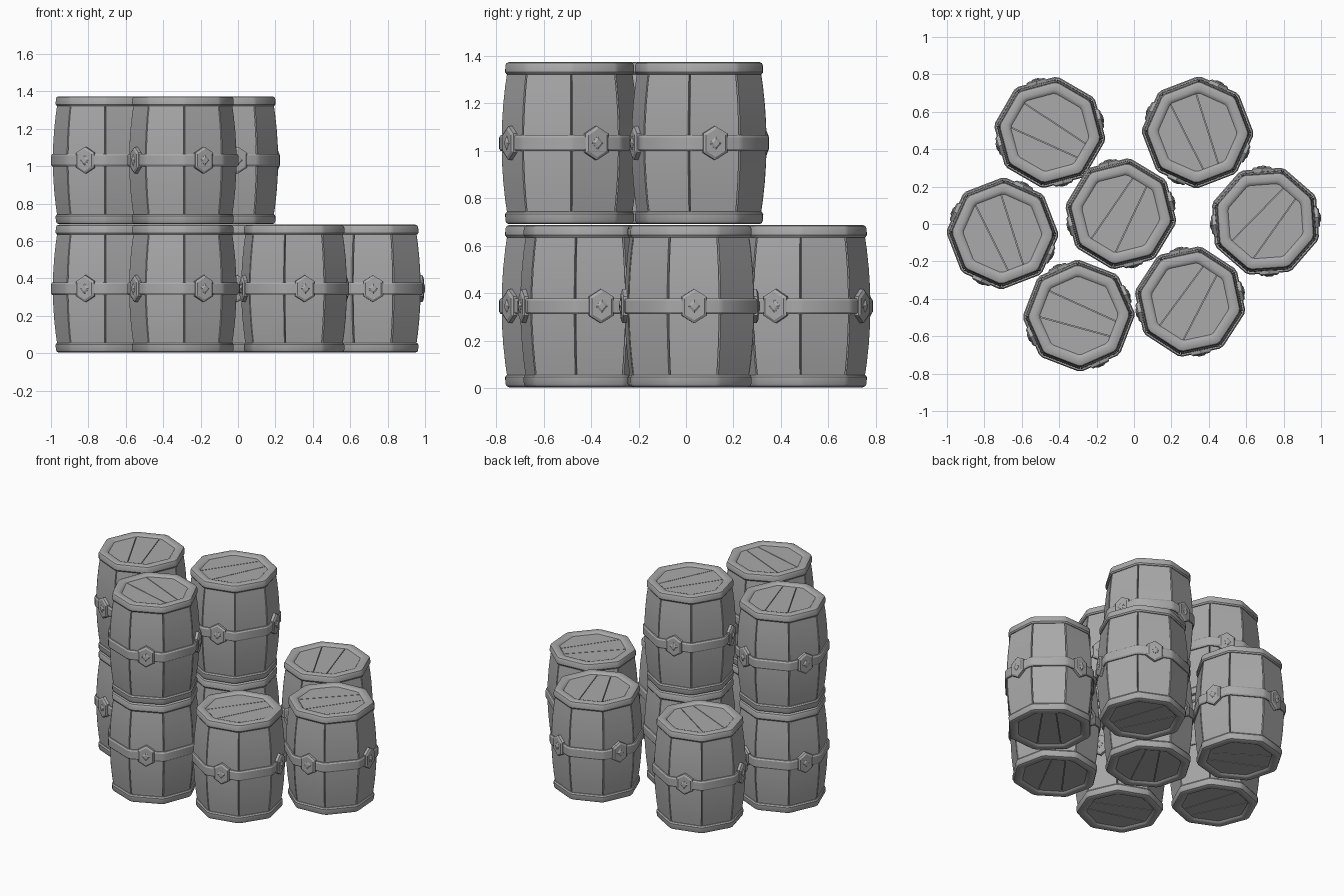
import bpy, bmesh, math
from mathutils import Vector, Matrix

if "Cube" in bpy.data.objects:
    bpy.data.objects.remove(bpy.data.objects["Cube"])

wood = bpy.data.materials.new("plain grey")
wood.diffuse_color = (0.4, 0.4, 0.4, 1)
wood.use_nodes = True
wood.node_tree.nodes["Principled BSDF"].inputs["Base Color"].default_value = wood.diffuse_color

HALF = 0.342          # half height of a barrel
CORNERS = [22.5 + 45 * k for k in range(8)]
# Cross-sections as (angle, radius factor)
STAVE = [p for c in CORNERS for p in ((c - 0.8, 1), (c, 0.96), (c + 0.8, 1))]
BAND = [p for c in CORNERS for p in ((c - 2.5, 1), (c + 2.5, 1))]
OCTAGON = [(c, 1) for c in CORNERS]


def ring(section, r, z):
    return [Vector((r * f * math.cos(math.radians(a)), r * f * math.sin(math.radians(a)), z))
            for a, f in section]


def loft(bm, rings, closed=False):
    """Skin a list of rings; close into a loop or cap both ends."""
    vs = [[bm.verts.new(p) for p in r] for r in rings]
    n = len(vs[0])
    for a, b in zip(vs, vs[1:] + (vs[:1] if closed else [])):
        for i in range(n):
            bm.faces.new((a[i], a[(i + 1) % n], b[(i + 1) % n], b[i]))
    if not closed:
        bm.faces.new(vs[0][::-1])
        bm.faces.new(vs[-1])


def finish(bm, name):
    bmesh.ops.recalc_face_normals(bm, faces=bm.faces[:])
    me = bpy.data.meshes.new(name)
    bm.to_mesh(me)
    bm.free()
    me.materials.append(wood)
    me.shade_smooth()
    me.set_sharp_from_angle(angle=math.radians(28))
    return me


def make_staves():
    # Bulging wall with a thin groove between staves
    bm = bmesh.new()
    top = HALF - 0.022
    rings = []
    for i in range(9):
        t = -1 + i / 4
        rings.append(ring(STAVE, 0.287 - 0.027 * t * t, t * top))
    loft(bm, rings)
    return finish(bm, "staves")


def make_rims():
    # Thick rim at each end
    bm = bmesh.new()
    profile = [(0.255, -0.054), (0.266, -0.052), (0.272, -0.043), (0.271, -0.015),
               (0.266, -0.005), (0.255, 0), (0.228, 0), (0.216, -0.004),
               (0.207, -0.013), (0.207, -0.03)]
    for s in (1, -1):
        loft(bm, [ring(BAND, r, s * (HALF + z)) for r, z in profile], closed=True)
    return finish(bm, "rims")


def make_belt():
    # Hoop around the middle
    bm = bmesh.new()
    profile = [(0.27, -0.033), (0.291, -0.033), (0.297, -0.024),
               (0.297, 0.024), (0.291, 0.033), (0.27, 0.033)]
    loft(bm, [ring(BAND, r, z) for r, z in profile], closed=True)
    return finish(bm, "belt")


def make_clasps():
    # Four hexagonal plates, each with a raised diamond
    bm = bmesh.new()
    hexagon = [(0, 0.072), (-0.052, 0.04), (-0.052, -0.04),
               (0, -0.072), (0.052, -0.04), (0.052, 0.04)]
    diamond = [(0, 0.03), (-0.026, 0), (0, -0.03), (0.026, 0)]
    for k in range(4):
        turn = Matrix.Rotation(k * math.pi / 2, 3, 'Z')
        for shape, steps in ((hexagon, ((0.255, 1), (0.283, 1), (0.290, 0.82))),
                             (diamond, ((0.286, 1), (0.291, 1), (0.297, 0.55)))):
            loft(bm, [[turn @ Vector((d, y * s, z * s)) for y, z in shape] for d, s in steps])
    return finish(bm, "clasps")


def make_lids():
    # Three planks at each end, separated by narrow slanted gaps
    bm = bmesh.new()
    cuts = [(-0.062, 0.10), (0.055, -0.06)]
    for s in (1, -1):
        for lo, hi in ((None, cuts[0]), (cuts[0], cuts[1]), (cuts[1], None)):
            part = bmesh.new()
            loft(part, [ring(OCTAGON, 0.212, s * (HALF - d)) for d in (0.03, 0.012)])
            for cut, side in ((lo, -1), (hi, 1)):
                if cut is None:
                    continue
                a = math.radians(135) + cut[1]
                n = Vector((math.cos(a), math.sin(a), 0))
                res = bmesh.ops.bisect_plane(
                    part, geom=part.verts[:] + part.edges[:] + part.faces[:],
                    plane_co=n * (cut[0] - side * 0.0018), plane_no=n * side, clear_outer=True)
                edges = [e for e in res["geom_cut"] if isinstance(e, bmesh.types.BMEdge)]
                bmesh.ops.contextual_create(part, geom=edges)
            tmp = bpy.data.meshes.new("plank")
            part.to_mesh(tmp)
            part.free()
            bm.from_mesh(tmp)
            bpy.data.meshes.remove(tmp)
    return finish(bm, "lid_planks")


parts = [make_staves(), make_rims(), make_belt(), make_clasps(), make_lids()]

# Barrel stacks: x, y, turn in degrees, number of layers
stacks = [(-0.45, 0.49, -75, 1), (0.34, 0.49, -114, 1), (-0.07, 0.055, 14, 2),
          (0.703, 0.015, 4, 1), (-0.703, -0.05, -114, 2), (-0.295, -0.49, -66, 2),
          (0.30, -0.415, 12, 1)]
number = 0
for x, y, turn, layers in stacks:
    for layer in range(layers):
        number += 1
        for me in parts:
            ob = bpy.data.objects.new(f"barrel_{number}_{me.name}", me)
            ob.location = (x, y, HALF + layer * 0.69 + 0.003 * (layer == 0))
            ob.rotation_euler.z = math.radians(turn)
            bpy.context.collection.objects.link(ob)
